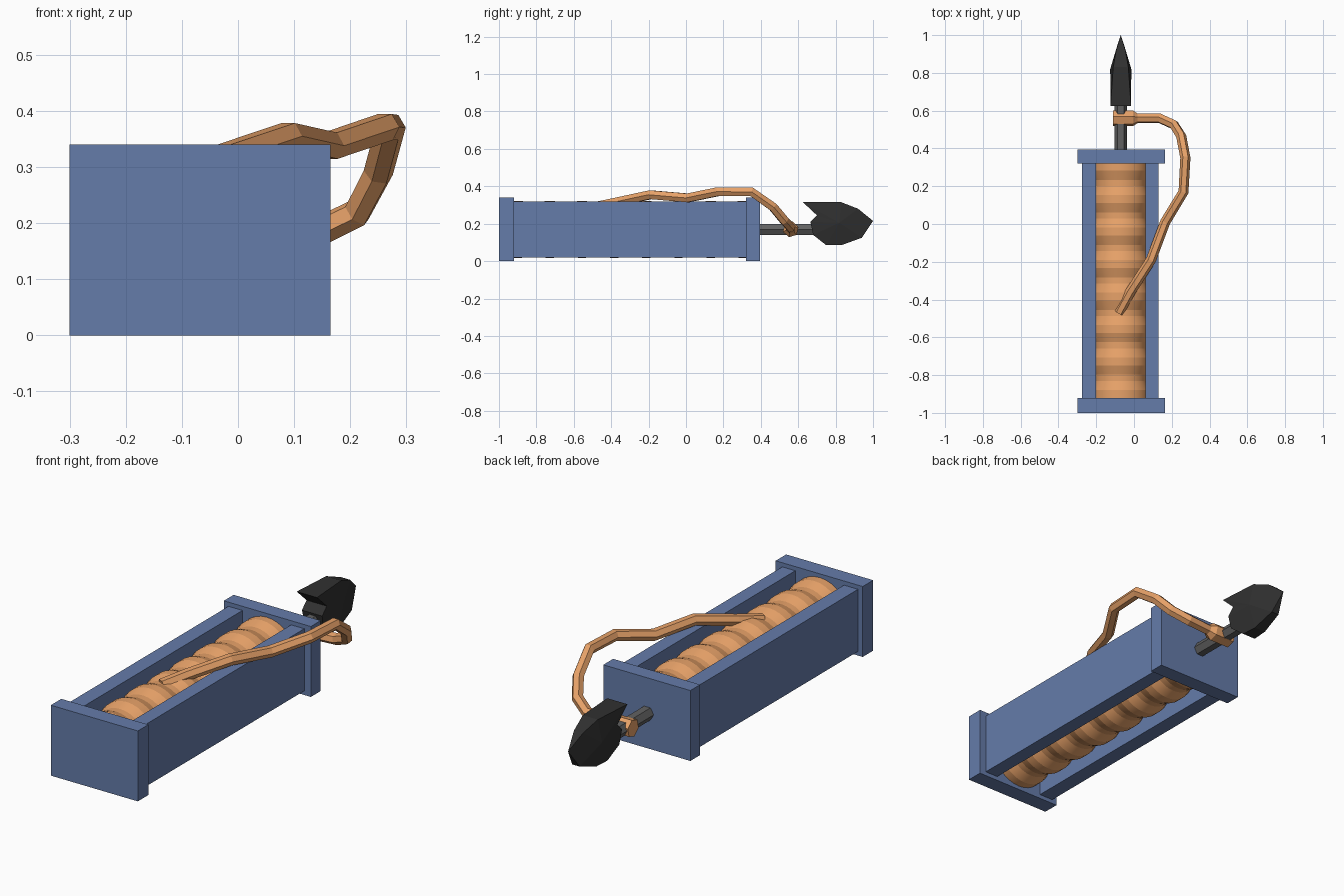
import bpy, bmesh
from math import cos, sin, tau

if "Cube" in bpy.data.objects:
    bpy.data.objects.remove(bpy.data.objects["Cube"])

AX, AZ = -0.07, 0.17  # spool axis


def material(name, rgb):
    m = bpy.data.materials.new(name)
    m.diffuse_color = (*rgb, 1)
    m.use_nodes = True
    m.node_tree.nodes["Principled BSDF"].inputs["Base Color"].default_value = m.diffuse_color
    return m


BLUE = material("blue_paint", (0.13, 0.2, 0.4))
ROPE = material("rope_tan", (0.8, 0.36, 0.14))
STEEL = material("steel", (0.12, 0.12, 0.12))
DARK = material("dark_steel", (0.03, 0.03, 0.03))


def finish(name, bm, mat):
    bmesh.ops.recalc_face_normals(bm, faces=bm.faces[:])
    me = bpy.data.meshes.new(name)
    bm.to_mesh(me)
    bm.free()
    me.materials.append(mat)
    ob = bpy.data.objects.new(name, me)
    bpy.context.collection.objects.link(ob)
    return ob


def box(name, x0, x1, y0, y1, z0, z1):
    bm = bmesh.new()
    bmesh.ops.create_cube(bm, size=1)
    for v in bm.verts:
        v.co = ((x0 + x1) / 2 + v.co.x * (x1 - x0),
                (y0 + y1) / 2 + v.co.y * (y1 - y0),
                (z0 + z1) / 2 + v.co.z * (z1 - z0))
    return finish(name, bm, BLUE)


def lathe_y(name, profile, sides, mat):
    """Capped solid turned around the spool axis from (y, radius) pairs."""
    bm = bmesh.new()
    rings = [[bm.verts.new((AX + r * cos(tau * i / sides), y, AZ + r * sin(tau * i / sides)))
              for i in range(sides)] for y, r in profile]
    for a, b in zip(rings, rings[1:]):
        for i in range(sides):
            j = (i + 1) % sides
            bm.faces.new((a[i], a[j], b[j], b[i]))
    bm.faces.new(rings[0])
    bm.faces.new(rings[-1])
    return finish(name, bm, mat)


# frame: two end plates and two side walls
box("front_plate", -0.30, 0.165, -1.0, -0.92, 0, 0.34)
box("back_plate", -0.30, 0.165, 0.32, 0.395, 0, 0.34)
box("left_wall", -0.275, -0.20, -0.93, 0.33, 0.02, 0.32)
box("right_wall", 0.06, 0.13, -0.93, 0.33, 0.02, 0.32)

# wound rope: bulging rings
profile = [(-0.925, 0.138)]
peaks = [-0.90 + 0.172 * k for k in range(8)]
for y in peaks:
    profile += [(y - 0.022, 0.152), (y + 0.022, 0.152)]
    if y != peaks[-1]:
        profile += [(y + 0.07, 0.136), (y + 0.102, 0.136)]
profile.append((0.325, 0.145))
coil = lathe_y("rope_coil", profile, 32, ROPE)
bpy.context.view_layer.objects.active = coil
coil.select_set(True)
bpy.ops.object.shade_smooth_by_angle(angle=0.21)
coil.select_set(False)

# shaft of the spear tip
lathe_y("tip_shaft", [(0.36, 0.034), (0.74, 0.034)], 6, STEEL)

# loose rope running to the tip, thickened where it ties on the shaft
path = [(-0.08, -0.47, 0.295, 1), (-0.02, -0.36, 0.318, 1), (0.09, -0.19, 0.355, 1),
        (0.165, 0.01, 0.338, 1), (0.262, 0.17, 0.371, 1), (0.272, 0.35, 0.371, 1),
        (0.25, 0.465, 0.29, 1), (0.212, 0.525, 0.218, 1), (0.135, 0.56, 0.18, 1),
        (0.02, 0.56, 0.172, 0.95), (-0.005, 0.56, 0.17, 1.6), (-0.11, 0.56, 0.17, 1.6)]
cu = bpy.data.curves.new("loose_rope", 'CURVE')
cu.dimensions = '3D'
cu.bevel_depth = 0.027
cu.bevel_resolution = 1
cu.use_fill_caps = True
sp = cu.splines.new('POLY')
sp.points.add(len(path) - 1)
for p, (x, y, z, r) in zip(sp.points, path):
    p.co = (x, y, z, 1)
    p.radius = r
sp.use_smooth = False
cu.materials.append(ROPE)
bpy.context.collection.objects.link(bpy.data.objects.new("loose_rope", cu))

# faceted spear tip: side outline (y, z, half width) with a ridge point on each side
outline = [(0.625, 0.315, 0.054), (0.83, 0.315, 0.04), (0.92, 0.28, 0.024), (1.0, 0.215, 0),
           (0.94, 0.125, 0.02), (0.83, 0.085, 0.03), (0.75, 0.085, 0.035),
           (0.68, 0.14, 0.05), (0.665, 0.21, 0.054), (0.70, 0.245, 0.054)]
bm = bmesh.new()
sides = []
for s in (-1, 1):
    rim = [bm.verts.new((AX + s * w, y, z)) for y, z, w in outline]
    hub = bm.verts.new((AX + s * 0.056, 0.82, 0.205))
    for i in range(len(rim)):
        bm.faces.new((rim[i], rim[(i + 1) % len(rim)], hub))
    sides.append(rim)
n = len(outline)
for i in range(n):
    j = (i + 1) % n
    bm.faces.new((sides[0][i], sides[0][j], sides[1][j], sides[1][i]))
bmesh.ops.remove_doubles(bm, verts=bm.verts[:], dist=0.0005)
finish("spear_tip", bm, DARK)
